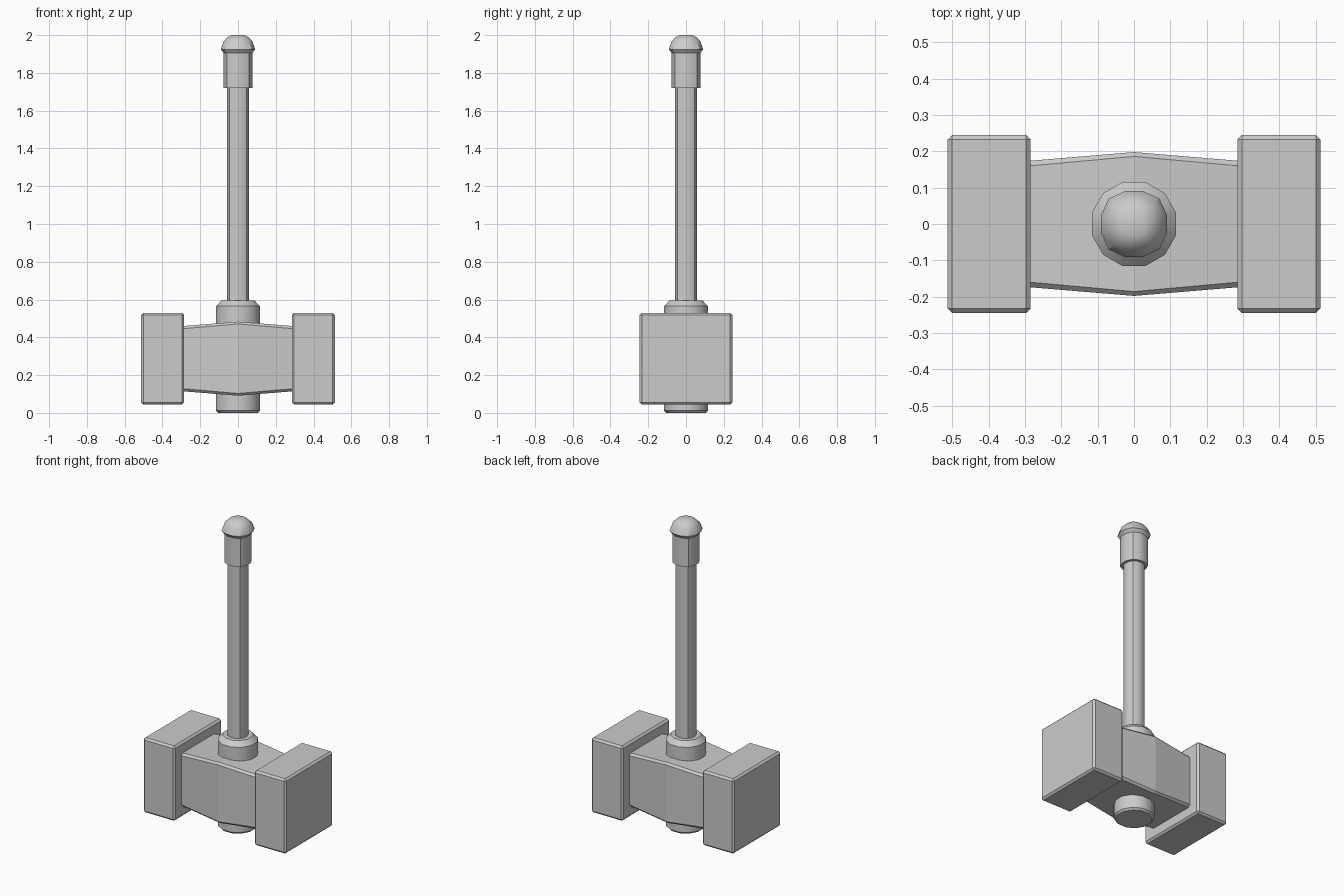
import bpy, bmesh, math

cube = bpy.data.objects.get("Cube")
if cube:
    bpy.data.objects.remove(cube, do_unlink=True)

grey = bpy.data.materials.new("plain grey")
grey.use_nodes = True
COLOUR = (0.6, 0.6, 0.6, 1)
grey.diffuse_color = COLOUR
grey.node_tree.nodes["Principled BSDF"].inputs["Base Color"].default_value = COLOUR


def make(name, bm, smooth=None):
    bmesh.ops.recalc_face_normals(bm, faces=bm.faces)
    mesh = bpy.data.meshes.new(name)
    bm.to_mesh(mesh)
    bm.free()
    mesh.materials.append(grey)
    obj = bpy.data.objects.new(name, mesh)
    bpy.context.collection.objects.link(obj)
    if smooth:
        bpy.ops.object.select_all(action="DESELECT")
        obj.select_set(True)
        bpy.context.view_layer.objects.active = obj
        bpy.ops.object.shade_smooth_by_angle(angle=math.radians(smooth))
    return obj


def loft(bm, rings):
    loops = [[bm.verts.new(p) for p in ring] for ring in rings]
    n = len(loops[0])
    for a, b in zip(loops, loops[1:]):
        for i in range(n):
            j = (i + 1) % n
            bm.faces.new((a[i], a[j], b[j], b[i]))
    bm.faces.new(loops[0])
    bm.faces.new(loops[-1])


def turned(name, profile, corner=1.0, sides=12):
    """Twelve-sided turned part; corner pushes out the diagonal edges."""
    rings = []
    for r, z in profile:
        ring = []
        for i in range(sides):
            a = math.tau * (i + 0.5) / sides
            k = r * (corner if i % 3 == 1 else 1)
            ring.append((k * math.cos(a), k * math.sin(a), z))
        rings.append(ring)
    bm = bmesh.new()
    loft(bm, rings)
    return make(name, bm, 31)


# Striking blocks
for side, name in ((1, "left_head_block"), (-1, "right_head_block")):
    bm = bmesh.new()
    bmesh.ops.create_cube(bm, size=1)
    bmesh.ops.scale(bm, vec=(0.228, 0.49, 0.486), verts=bm.verts)
    bmesh.ops.translate(bm, vec=(side * 0.399, 0, 0.287), verts=bm.verts)
    bmesh.ops.bevel(bm, geom=bm.edges[:], offset=0.012, segments=1, affect="EDGES")
    make(name, bm)


# Waist of the head: chamfered section, widest in the middle
def section(x, hy, hz, c):
    pts = [(hy, hz - c), (hy - c, hz), (c - hy, hz), (-hy, hz - c),
           (-hy, c - hz), (c - hy, -hz), (hy - c, -hz), (hy, c - hz)]
    return [(x, y, z + 0.287) for y, z in pts]


bm = bmesh.new()
loft(bm, [section(-0.3, 0.173, 0.172, 0.014), section(0, 0.198, 0.196, 0.012),
          section(0.3, 0.173, 0.172, 0.014)])
make("head_waist", bm)

# Socket, shaft, grip and pommel
turned("socket", [(0.108, 0), (0.12, 0.012), (0.12, 0.565), (0.09, 0.596)])
turned("shaft", [(0.061, 0.55), (0.061, 1.75)], 1.04)
turned("grip_sleeve", [(0.079, 1.72), (0.079, 1.91)], 1.04)
turned("pommel", [(0.075, 1.9), (0.094, 1.925), (0.079, 1.967),
                  (0.055, 1.99), (0.034, 2.0)], 1.05)
